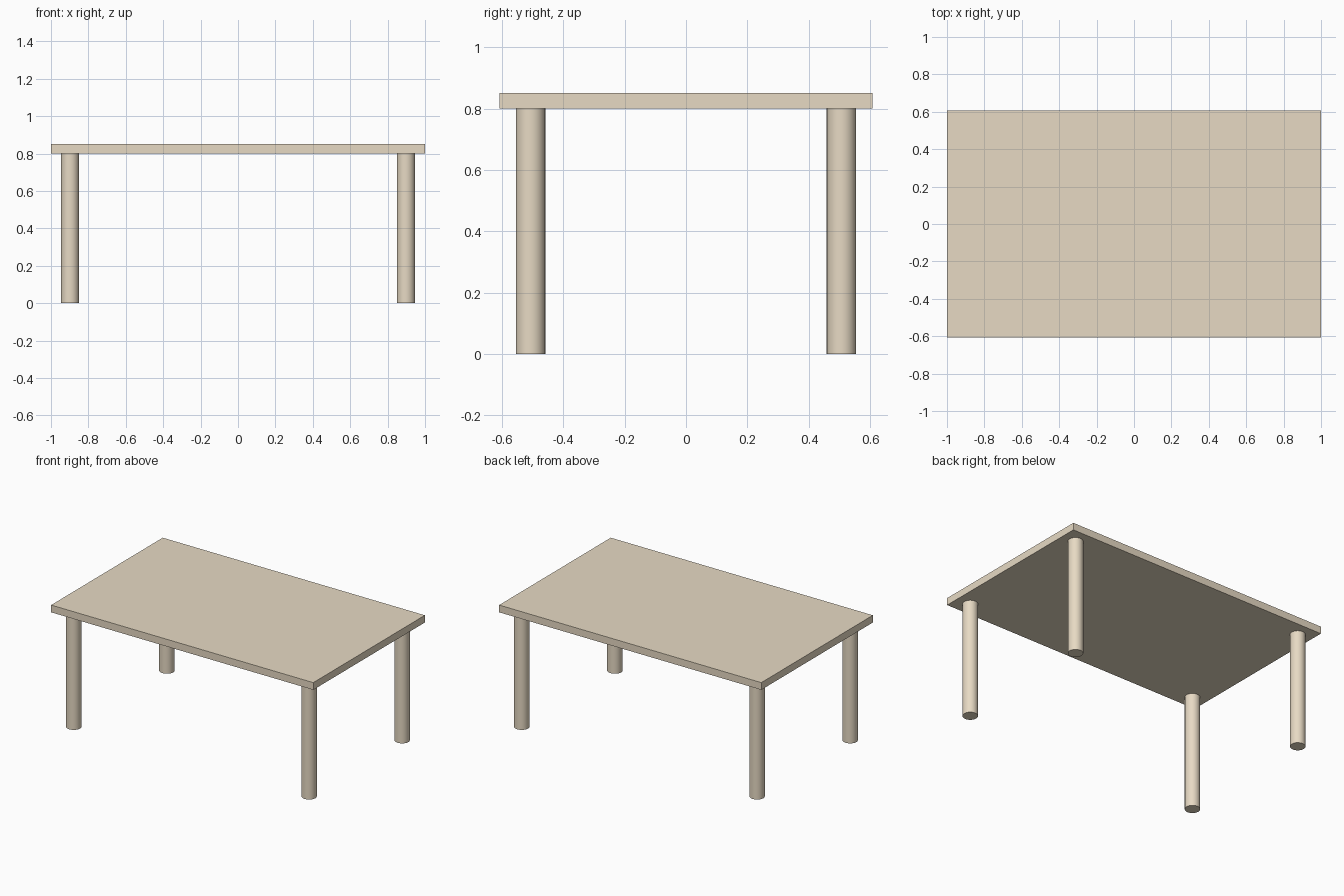
import bpy

if "Cube" in bpy.data.objects:
    bpy.data.objects.remove(bpy.data.objects["Cube"])

wood = bpy.data.materials.new("wood")
wood.diffuse_color = (0.8, 0.7, 0.55, 1)
wood.use_nodes = True
wood.node_tree.nodes["Principled BSDF"].inputs["Base Color"].default_value = wood.diffuse_color

HALF_X, HALF_Y = 1.0, 0.608
LEG_X, LEG_Y, LEG_R = 0.898, 0.507, 0.048
LEG_H, TOP_H = 0.80, 0.05

# Tabletop slab
bpy.ops.mesh.primitive_cube_add(size=1, location=(0, 0, LEG_H + TOP_H / 2))
top = bpy.context.object
top.name = "tabletop"
top.scale = (2 * HALF_X, 2 * HALF_Y, TOP_H)
bpy.ops.object.transform_apply(location=False, rotation=False, scale=True)
top.data.materials.append(wood)

# Four round legs
for y_name, sy in (("front", -1), ("back", 1)):
    for x_name, sx in (("left", -1), ("right", 1)):
        bpy.ops.mesh.primitive_cylinder_add(
            vertices=32, radius=LEG_R, depth=LEG_H,
            location=(sx * LEG_X, sy * LEG_Y, LEG_H / 2))
        leg = bpy.context.object
        leg.name = f"{y_name}_{x_name}_leg"
        leg.data.materials.append(wood)
        bpy.ops.object.shade_smooth_by_angle()
